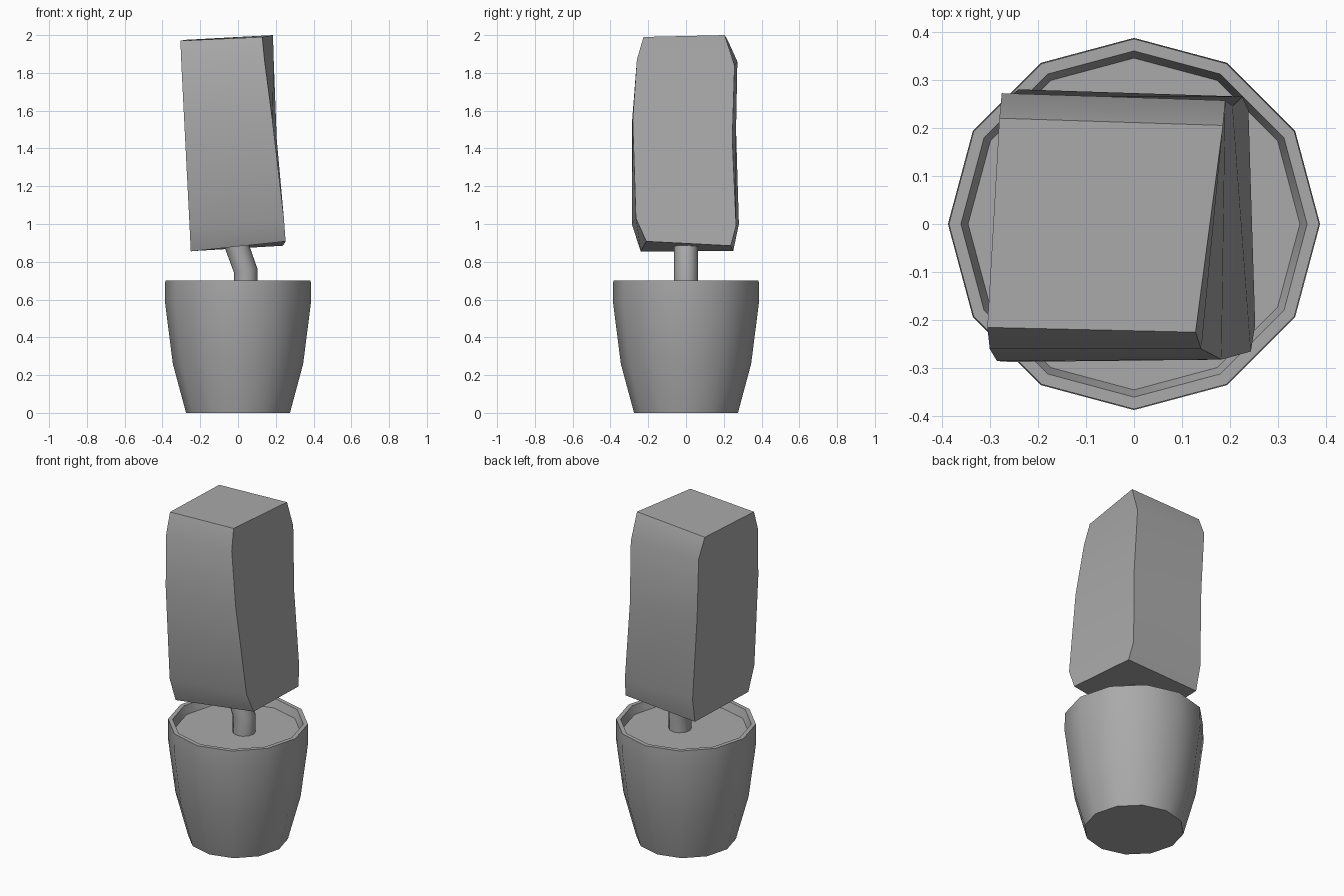
import bpy, bmesh, math
from mathutils import Vector

cube = bpy.data.objects.get("Cube")
if cube:
    bpy.data.objects.remove(cube, do_unlink=True)

grey = bpy.data.materials.new("plain_grey")
grey.use_nodes = True
colour = (0.4, 0.4, 0.4, 1)
grey.diffuse_color = colour
grey.node_tree.nodes["Principled BSDF"].inputs["Base Color"].default_value = colour


def loft(name, rings, sharp_angle):
    """Skin a stack of equal-length rings, cap both ends and shade smooth."""
    bm = bmesh.new()
    loops = [[bm.verts.new(p) for p in ring] for ring in rings]
    for low, high in zip(loops, loops[1:]):
        n = len(low)
        for i in range(n):
            j = (i + 1) % n
            bm.faces.new((low[i], low[j], high[j], high[i]))
    bm.faces.new(loops[0][::-1])
    bm.faces.new(loops[-1])
    bmesh.ops.recalc_face_normals(bm, faces=bm.faces)
    mesh = bpy.data.meshes.new(name)
    bm.to_mesh(mesh)
    bm.free()
    mesh.materials.append(grey)
    obj = bpy.data.objects.new(name, mesh)
    bpy.context.collection.objects.link(obj)
    bpy.ops.object.select_all(action='DESELECT')
    obj.select_set(True)
    bpy.context.view_layer.objects.active = obj
    bpy.ops.object.shade_smooth_by_angle(angle=math.radians(sharp_angle))
    return obj


def circle(centre, radius, sides, tilt=0):
    """Ring around a centre, tilted about the y axis."""
    pts = []
    for i in range(sides):
        a = math.tau * i / sides
        x, y = radius * math.cos(a), radius * math.sin(a)
        pts.append(Vector(centre) + Vector((x * math.cos(tilt), y, -x * math.sin(tilt))))
    return pts


# Pot: outer wall, rim, inner lip, closed by the soil surface
pot_profile = [(0.275, 0), (0.345, 0.26), (0.387, 0.59), (0.385, 0.70),
               (0.36, 0.70), (0.345, 0.65)]
loft("pot", [circle((0, 0, z), r, 12) for r, z in pot_profile], 35)

# Bent trunk running up into the foliage
trunk_path = [(0.04, 0.64, 0), (0.04, 0.755, -0.17), (-0.005, 0.88, -0.35),
              (-0.03, 0.95, -0.35)]
loft("trunk", [circle((x, 0, z), 0.063, 12, t) for x, z, t in trunk_path], 50)

# Foliage block: four leaning corner columns, listed bottom to top
front_left = [(-0.25, -0.24, 0.855), (-0.257, -0.287, 1.0), (-0.285, -0.285, 1.55),
              (-0.30, -0.26, 1.85), (-0.305, -0.215, 1.97)]
front_right = [(0.252, -0.21, 0.908), (0.243, -0.265, 1.03), (0.182, -0.282, 1.55),
               (0.14, -0.26, 1.87), (0.128, -0.225, 1.99)]
back_right = [(0.238, 0.237, 0.885), (0.225, 0.265, 0.99), (0.205, 0.245, 1.45),
              (0.19, 0.257, 1.84), (0.185, 0.205, 2.0)]
back_left = [(-0.235, 0.25, 0.857), (-0.24, 0.28, 1.0), (-0.26, 0.265, 1.5),
             (-0.275, 0.272, 1.86), (-0.28, 0.22, 1.975)]
loft("foliage", list(zip(front_left, front_right, back_right, back_left)), 42)
